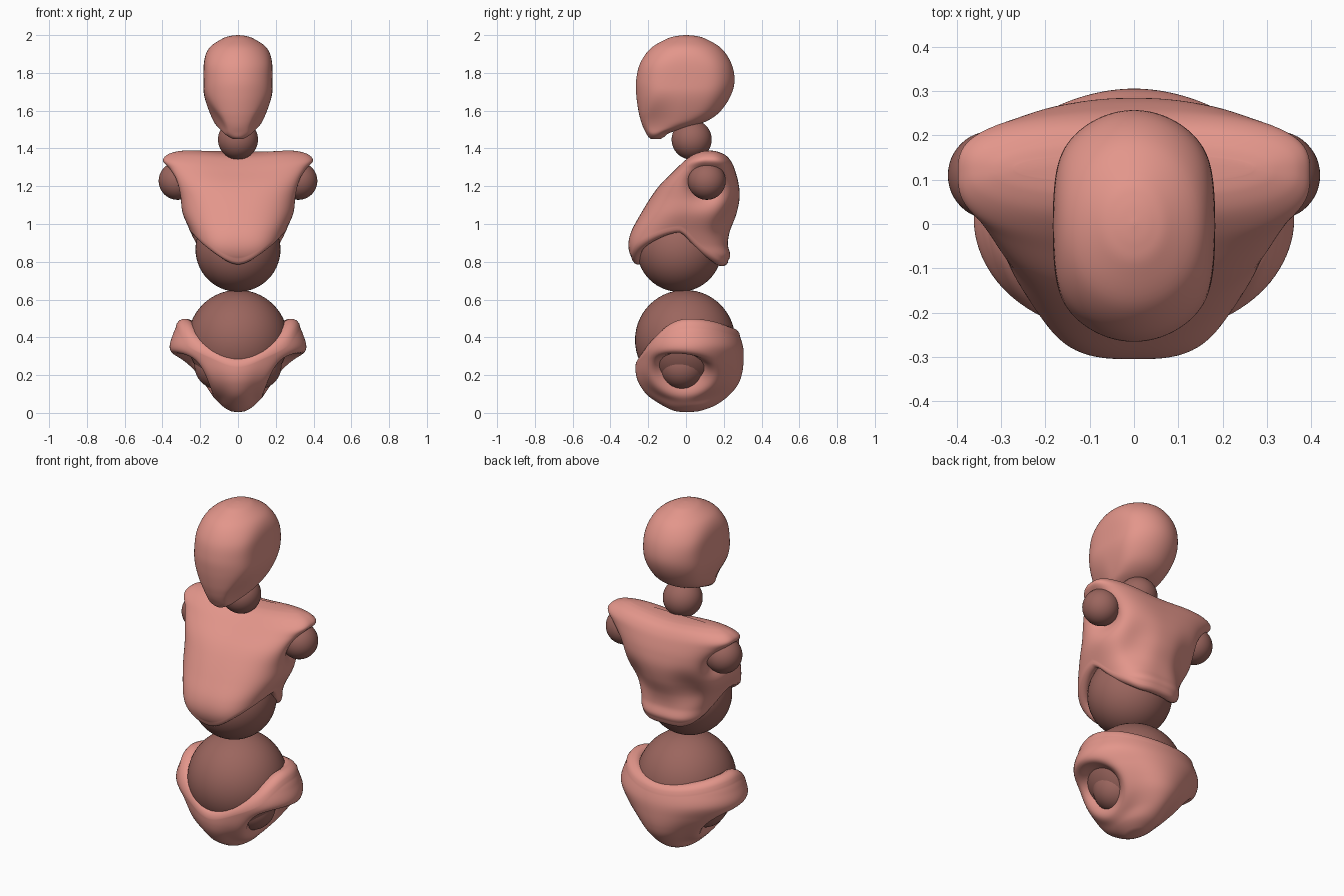
import bpy, bmesh, math
from mathutils import Vector

if "Cube" in bpy.data.objects:
    bpy.data.objects.remove(bpy.data.objects["Cube"])


def material(name, rgb):
    m = bpy.data.materials.new(name)
    m.diffuse_color = (*rgb, 1)
    m.use_nodes = True
    m.node_tree.nodes["Principled BSDF"].inputs["Base Color"].default_value = m.diffuse_color
    return m


SKIN = material("rose_shell", (0.77, 0.305, 0.258))
JOINT = material("dark_rose_joint", (0.33, 0.132, 0.112))


def finish(bm, name, mat):
    bmesh.ops.recalc_face_normals(bm, faces=bm.faces)
    for f in bm.faces:
        f.smooth = True
    me = bpy.data.meshes.new(name)
    bm.to_mesh(me)
    bm.free()
    me.materials.append(mat)
    ob = bpy.data.objects.new(name, me)
    bpy.context.collection.objects.link(ob)
    return ob


def ball(name, centre, radius):
    bm = bmesh.new()
    bmesh.ops.create_uvsphere(bm, u_segments=48, v_segments=28, radius=radius)
    bmesh.ops.translate(bm, verts=bm.verts, vec=centre)
    return finish(bm, name, JOINT)


def sample(keys, t):
    """Catmull-Rom blend through the section keys."""
    i = min(int(t), len(keys) - 2)
    f = t - i
    a, b, c, d = (keys[max(0, min(len(keys) - 1, i + k))] for k in (-1, 0, 1, 2))
    return [0.5 * (2 * q + (r - p) * f + (2 * p - 5 * q + 4 * r - s) * f * f
                   + (3 * q - p - 3 * r + s) * f ** 3) for p, q, r, s in zip(a, b, c, d)]


def find(keys, z):
    """Key parameter at which the section height reaches z."""
    lo, hi = 0.0, len(keys) - 1.0
    rising = keys[-1][0] > keys[0][0]
    for _ in range(24):
        mid = (lo + hi) / 2
        if (sample(keys, mid)[0] < z) == rising:
            lo = mid
        else:
            hi = mid
    return lo


def loft(name, keys, shape, rim=None, thick=0.06, rows=72, segs=112):
    """Skin rounded sections (z, half width, front y, back y, squareness)."""
    up = 1 if keys[-1][0] > keys[0][0] else -1
    columns = []
    for j in range(segs):
        a = math.tau * j / segs
        c, s = math.cos(a), math.sin(a)
        end = find(keys, rim(s)) if rim else len(keys) - 1
        col = []
        for i in range(rows + 1):
            z, w, yf, yb, n = sample(keys, end * i / rows)
            r = (abs(c) ** n + abs(s) ** n) ** (-1 / n)
            col.append(Vector((w * r * c, (yf + yb) / 2 + (yb - yf) / 2 * r * s, z)))
        if rim:  # rounded lip folding inside
            p = col[-1]
            inward = Vector((-p.x, -0.02 - p.y, 0)).normalized()
            for k in range(1, 8):
                b = math.pi * k / 7
                col.append(p + inward * thick / 2 * (1 - math.cos(b))
                           + Vector((0, 0, up * thick / 2 * math.sin(b))))
            col.append(p + inward * thick * 1.1 - Vector((0, 0, up * 0.06)))
        columns.append([shape(q) for q in col])
    bm = bmesh.new()
    grid = [[bm.verts.new(q) for q in col] for col in columns]
    for j in range(segs):
        g, h = grid[j], grid[(j + 1) % segs]
        for i in range(len(g) - 1):
            bm.faces.new((g[i], h[i], h[i + 1], g[i + 1]))
    bm.faces.new([g[0] for g in grid])
    if not rim:
        bm.faces.new([g[-1] for g in grid])
    return finish(bm, name, SKIN)


def bump(*terms):
    return math.exp(-sum((d / size) ** 2 for d, size in terms))


def ease(v, a, b):
    t = max(0.0, min(1.0, (v - a) / (b - a)))
    return t * t * (3 - 2 * t)


# Head: rounded skull with flattened sides and a narrow jaw
def head_shape(p):
    if abs(p.x) < 1e-5:
        return p
    low = ease(p.z, 1.72, 1.47)
    front = ease(p.y, -0.02, -0.24)
    limit = 0.19 * (1 - 0.35 * low) * (1 - 0.55 * low * front)
    x = abs(p.x)
    x = (x ** -8 + limit ** -8) ** (-1 / 8)
    return Vector((math.copysign(x, p.x), p.y, p.z))


loft("head", [
    (1.450, 0.025, -0.185, -0.135, 2), (1.462, 0.05, -0.20, -0.115, 2),
    (1.485, 0.085, -0.213, -0.08, 2), (1.515, 0.12, -0.228, 0.03, 2),
    (1.55, 0.155, -0.240, 0.12, 2), (1.60, 0.187, -0.252, 0.185, 2),
    (1.68, 0.213, -0.263, 0.237, 2), (1.76, 0.218, -0.264, 0.257, 2),
    (1.85, 0.208, -0.243, 0.24, 2), (1.93, 0.158, -0.187, 0.187, 2),
    (1.98, 0.085, -0.102, 0.105, 2), (1.995, 0.043, -0.05, 0.055, 2),
    (2.0, 0.004, -0.003, 0.005, 2)], head_shape)


# Chest shell: wide shoulders, hollows for the arms, arched lower edge
def chest_shape(p):
    side = math.copysign(1, p.x) if abs(p.x) > 1e-5 else 0
    x = abs(p.x)
    q = p.copy()
    q.x -= (side * 0.085 * ease(x, 0.14, 0.28)
            * bump((p.y - 0.11, 0.09), (p.z - 1.2, 0.088)))
    q.y -= (0.03 * ease(p.y, 0.06, 0.2)
            * bump((x - 0.17, 0.08), (p.z - 1.02, 0.10)))
    q.z -= 0.02 * ease(p.z, 1.15, 1.38) * bump((x, 0.19))
    return q


def chest_rim(s):
    if s < 0:
        return 0.985 - 0.17 * abs(s) ** 2.2
    return 0.985 - 0.178 * ease(s, -0.12, 0.9)


loft("chest", [
    (1.392, 0.27, 0.095, 0.155, 2.3), (1.386, 0.32, 0.06, 0.185, 2.5),
    (1.368, 0.375, 0.02, 0.22, 2.7), (1.335, 0.405, -0.02, 0.245, 2.9),
    (1.29, 0.382, -0.065, 0.262, 2.9), (1.22, 0.345, -0.13, 0.278, 2.8),
    (1.14, 0.315, -0.187, 0.284, 2.6), (1.05, 0.292, -0.242, 0.266, 2.5),
    (0.96, 0.25, -0.29, 0.232, 2.7), (0.89, 0.22, -0.305, 0.222, 3),
    (0.83, 0.20, -0.292, 0.234, 3), (0.78, 0.17, -0.255, 0.205, 3)],
    chest_shape, chest_rim)


# Pelvis shell: raised side horns and leg sockets facing out and down
def pelvis_shape(p):
    x = abs(p.x)
    out = Vector((0.707, 0, -0.707))
    rel = Vector((x, p.y, p.z)) - Vector((0.235, -0.02, 0.21))
    weight = ease(rel.dot(out), -0.15, -0.06) * ease(x, 0.02, 0.11)
    r = math.hypot(rel.y / 0.165, rel.dot(Vector((0.707, 0, 0.707))) / 0.145)
    move = out * weight * (0.014 * bump((r - 1.15, 0.3))
                           - 0.085 * math.exp(-(r / 0.78) ** 4))
    return p + Vector((math.copysign(1, p.x) * move.x, 0, move.z))


def pelvis_rim(s):
    return 0.452 - (0.205 if s < 0 else 0.05) * abs(s) ** 2.3


loft("pelvis", [
    (0.005, 0.015, -0.025, 0.03, 2), (0.012, 0.045, -0.065, 0.08, 2),
    (0.04, 0.085, -0.125, 0.155, 2), (0.09, 0.118, -0.20, 0.225, 2),
    (0.15, 0.178, -0.246, 0.275, 2), (0.21, 0.235, -0.266, 0.297, 2),
    (0.28, 0.30, -0.268, 0.305, 2), (0.35, 0.353, -0.262, 0.302, 2),
    (0.42, 0.342, -0.245, 0.28, 2), (0.48, 0.315, -0.21, 0.25, 2)],
    pelvis_shape, pelvis_rim, thick=0.095)

# Ball joints
ball("neck_joint", (0, 0.03, 1.447), 0.106)
ball("belly_joint", (0, -0.035, 0.866), 0.225)
ball("waist_joint", (0, -0.005, 0.386), 0.265)
for label, side in (("left", 1), ("right", -1)):
    ball(label + "_shoulder_joint", (side * 0.32, 0.11, 1.228), 0.1)
    ball(label + "_hip_joint", (side * 0.105, -0.02, 0.25), 0.125)
